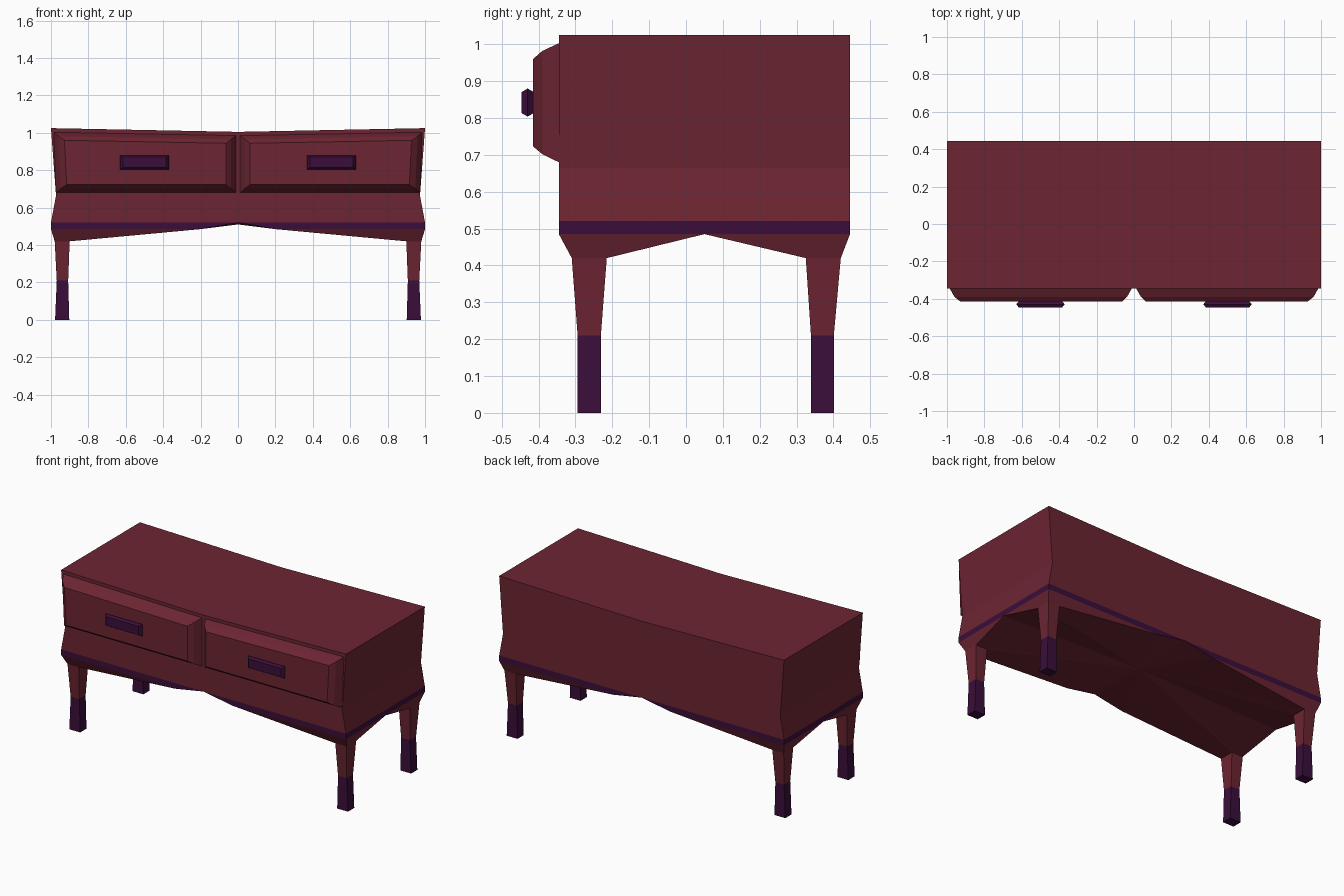
import bpy, bmesh

if "Cube" in bpy.data.objects:
    bpy.data.objects.remove(bpy.data.objects["Cube"])

def material(name, rgb):
    m = bpy.data.materials.new(name)
    m.diffuse_color = (*rgb, 1)
    m.use_nodes = True
    m.node_tree.nodes["Principled BSDF"].inputs["Base Color"].default_value = m.diffuse_color
    return m

RED = material("dark red wood", (0.150, 0.0185, 0.032))
PURPLE = material("dark purple trim", (0.042, 0.0044, 0.042))

def loft(name, rings, row_mats, caps=(True, True), fan=None):
    """Skin a stack of closed rings; row_mats gives the material index per row."""
    bm = bmesh.new()
    vr = [[bm.verts.new(p) for p in r] for r in rings]
    n = len(vr[0])
    for a, b, mi in zip(vr, vr[1:], row_mats):
        for i in range(n):
            j = (i + 1) % n
            bm.faces.new((a[i], a[j], b[j], b[i])).material_index = mi
    for ring, cap, mi in ((vr[0], caps[0], row_mats[0]), (vr[-1], caps[1], row_mats[-1])):
        if cap:
            bm.faces.new(ring).material_index = mi
    if fan:                                   # underside: loop joined to a centre point
        loop, centre = fan
        c = bm.verts.new(centre)
        lv = [bm.verts.new(p) for p in loop]
        for i in range(len(lv)):
            bm.faces.new((lv[i], lv[(i + 1) % len(lv)], c))
    bmesh.ops.remove_doubles(bm, verts=bm.verts, dist=1e-4)
    bmesh.ops.recalc_face_normals(bm, faces=bm.faces)
    me = bpy.data.meshes.new(name)
    bm.to_mesh(me)
    bm.free()
    me.materials.append(RED)
    me.materials.append(PURPLE)
    ob = bpy.data.objects.new(name, me)
    bpy.context.collection.objects.link(ob)
    return ob

# Body: right half of the outline as (x, y, low x, low y, low z), then mirrored
F, B = -0.345, 0.445
half = [(0, F, 0, F, 0.52), (0.2, F, 0.2, F, 0.485), (0.9, F, 0.9, -0.31, 0.42),
        (1, F, 0.98, -0.31, 0.42), (1, -0.215, 0.98, -0.215, 0.42),
        (1, 0.05, 1, 0.05, 0.485), (1, 0.325, 0.98, 0.325, 0.42),
        (1, B, 0.98, 0.42, 0.42), (0.9, B, 0.9, 0.42, 0.42),
        (0.2, B, 0.2, B, 0.485), (0, B, 0, B, 0.52)]
outline = half + [(-x, y, -lx, ly, lz) for x, y, lx, ly, lz in half[-2:0:-1]]
low = [(lx, ly, lz) for _, _, lx, ly, lz in outline]
rings = [
    [(x, y, 1.005 + 0.02 * abs(x)) for x, y, *_ in outline],
    [(x * 0.973, y, 0.665) for x, y, *_ in outline],
    [(x, y, 0.52) for x, y, *_ in outline],
    [(x, y, 0.52 if x == 0 else 0.485) for x, y, *_ in outline],
    low]

# Underside loop steps round the inner corner of each leg
under = []
for lx, ly, lz in low:
    if abs(lx) == 0.98 and ly in (-0.31, 0.42):
        under.append((0.9 if lx > 0 else -0.9, -0.215 if ly < 0 else 0.325, lz))
    else:
        under.append((lx, ly, lz))
body = loft("cabinet_body", rings, (0, 0, 1, 0), (False, False), (under, (0, 0.05, 0.51)))

# Top board split along the shallow V in the middle
bm = bmesh.new()
for s in (-1, 1):
    bm.faces.new([bm.verts.new(p) for p in
                  ((0, F, 1.005), (s, F, 1.025), (s, B, 1.025), (0, B, 1.005))][::s])
bmesh.ops.remove_doubles(bm, verts=bm.verts, dist=1e-4)
me = bpy.data.meshes.new("cabinet_top")
bm.to_mesh(me)
bm.free()
me.materials.append(RED)
bpy.context.collection.objects.link(bpy.data.objects.new("cabinet_top", me))

# Legs: tapered red upper part, purple foot
def rect(x0, x1, y0, y1, z):
    return [(x0, y0, z), (x1, y0, z), (x1, y1, z), (x0, y1, z)]

for side, s in (("left", -1), ("right", 1)):
    for end, t, m in (("front", (-0.31, -0.215), (-0.294, -0.231)),
                      ("back", (0.325, 0.42), (0.339, 0.401))):
        loft(f"{end}_{side}_leg",
             [rect(s * 0.9, s * 0.98, *t, 0.42), rect(s * 0.908, s * 0.969, *m, 0.21),
              rect(s * 0.902, s * 0.978, *m, 0)], (0, 1))

# Drawer fronts with stepped bevels, and faceted handles
def panel(s, xi, xo, z0, zi, zo, y):
    return [(s * xi, y, z0), (s * (xo - 0.012), y, z0), (s * xo, y, zo), (s * xi, y, zi)]

for side, s in (("left", -1), ("right", 1)):
    loft(f"{side}_drawer",
         [panel(s, 0.012, 0.985, 0.68, 0.985, 1.003, F),
          panel(s, 0.037, 0.96, 0.702, 0.965, 0.982, -0.39),
          panel(s, 0.065, 0.928, 0.723, 0.944, 0.96, -0.415)], (0, 0))
    hand = []
    for y, w, h in ((-0.412, 0.115, 0.028), (-0.43, 0.13, 0.038), (-0.447, 0.115, 0.028)):
        x = s * 0.5
        hand.append([(x - w, y, 0.842 - h), (x + w, y, 0.842 - h),
                     (x + w, y, 0.842 + h), (x - w, y, 0.842 + h)])
    loft(f"{side}_handle", hand, (1, 1))
